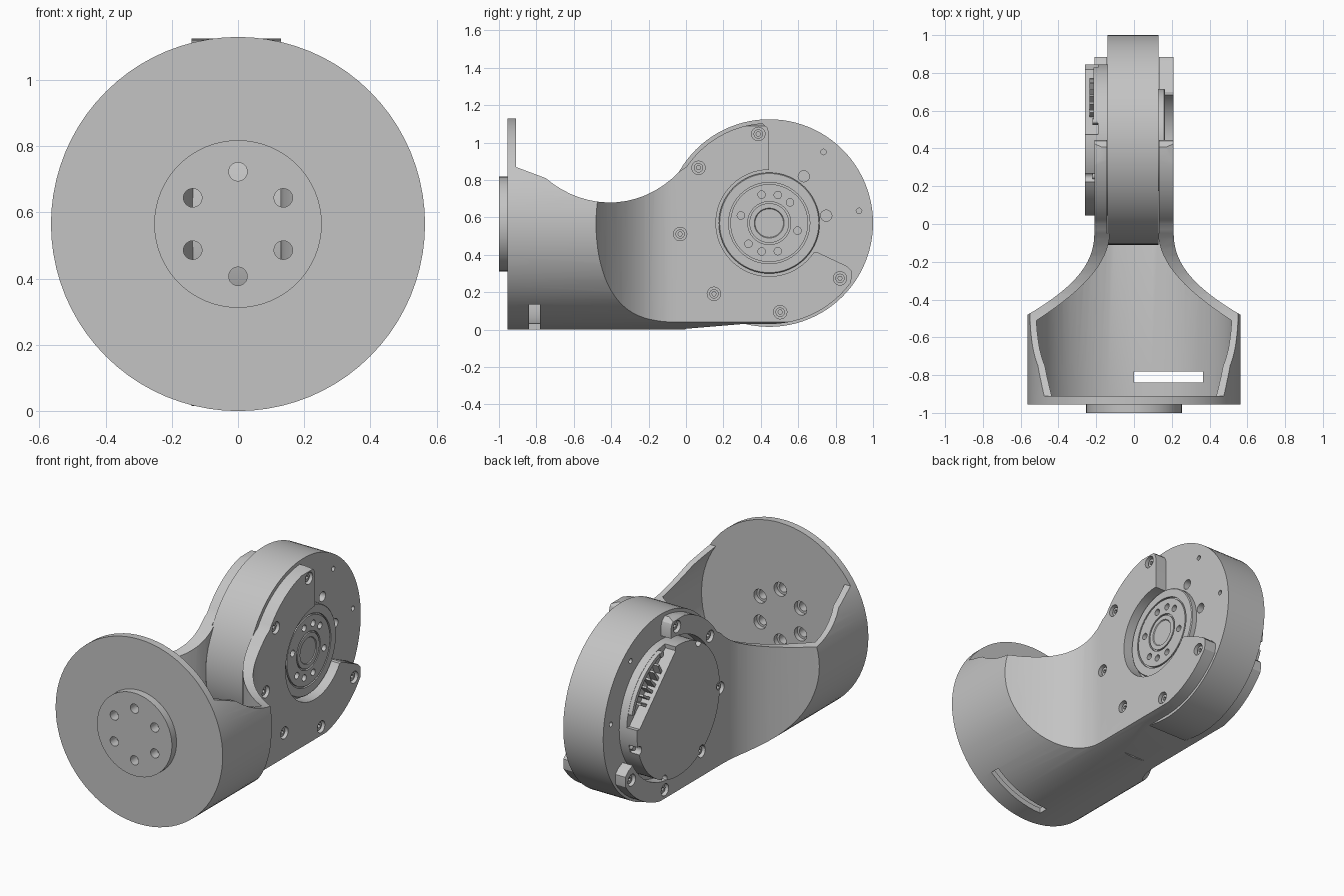
import bpy, bmesh
from math import sin, cos, radians, pi
from mathutils import Vector
from mathutils.geometry import interpolate_bezier

old = bpy.data.objects.get("Cube")
if old:
    bpy.data.objects.remove(old, do_unlink=True)

grey = bpy.data.materials.new("machined grey")
grey.use_nodes = True
GREY = (0.55, 0.55, 0.55, 1)
grey.diffuse_color = GREY
grey.node_tree.nodes["Principled BSDF"].inputs["Base Color"].default_value = GREY

JY, JZ = 0.445, 0.57      # joint axis, runs along x
TZ = 0.565                # axis of the round socket, runs along y
parts = []


def finish(name, bm):
    bmesh.ops.recalc_face_normals(bm, faces=bm.faces[:])
    me = bpy.data.meshes.new(name)
    bm.to_mesh(me)
    bm.free()
    me.materials.append(grey)
    ob = bpy.data.objects.new(name, me)
    bpy.context.collection.objects.link(ob)
    return ob


def prism(name, axis, pts, lo, hi):
    """Extrude a flat outline along an axis."""
    place = {"X": lambda a, b, h: (h, a, b),
             "Y": lambda a, b, h: (a, h, b),
             "Z": lambda a, b, h: (a, b, h)}[axis]
    bm = bmesh.new()
    face = bm.faces.new([bm.verts.new(place(a, b, lo)) for a, b in pts])
    out = bmesh.ops.extrude_face_region(bm, geom=[face])
    shift = Vector(place(0, 0, hi - lo))
    bmesh.ops.translate(bm, vec=shift,
                        verts=[v for v in out["geom"] if isinstance(v, bmesh.types.BMVert)])
    return finish(name, bm)


def arc(c, r, start, end, n):
    angles = [radians(start + (end - start) * i / n) for i in range(n + 1)]
    return [(c[0] + r * cos(a), c[1] + r * sin(a)) for a in angles]


def disc(name, axis, c, r, lo, hi, n=64):
    return prism(name, axis, arc(c, r, 0, 360, n)[:-1], lo, hi)


def curve(a, b, c, d, n=16):
    pts = interpolate_bezier(*[Vector((*p, 0)) for p in (a, b, c, d)], n)
    return [(p.x, p.y) for p in pts]


def combine(ob, tool, op="DIFFERENCE"):
    mod = ob.modifiers.new("cut", "BOOLEAN")
    mod.operation, mod.solver, mod.object = op, "EXACT", tool
    bpy.context.view_layer.objects.active = ob
    bpy.ops.object.modifier_apply(modifier=mod.name)
    bpy.data.objects.remove(tool, do_unlink=True)


def around(r, degrees):
    return (JY + r * cos(radians(degrees)), JZ + r * sin(radians(degrees)))


def mirrored(half):
    return half + [(-x, y) for x, y in reversed(half)]


# Socket and fork: round tube trimmed by a side outline and a plan outline
bracket = disc("fork_bracket", "Y", (0, TZ), 0.565, -0.91, 1.0, 80)
side = [(-1, -0.1), (-1, 0.9), (-0.91, 0.87)]
side += curve((-0.75, 0.81), (-0.55, 0.64), (-0.25, 0.62), (-0.03, 0.85))
side += arc((JY, JZ), 0.535, 146, 94, 14)
side += [(0.435, 1.08), (0.445, 1.05), (0.445, JZ), (0.66, 0.41), (0.7, 0.415),
         (0.86, 0.34), (0.885, 0.315), (0.885, 0.28)]
side += arc((JY, JZ), 0.54, -36, -92, 14)
side += [(0.3, 0.03), (0, 0.005), (-0.1, -0.1)]
combine(bracket, prism("side_cutter", "X", side, -0.7, 0.7), "INTERSECT")
plan = [(0.7, -1.1), (0.7, -0.5)]
plan += curve((0.58, -0.49), (0.3, -0.33), (0.21, -0.2), (0.21, -0.05))
plan += [(0.21, 1.1)]
combine(bracket, prism("plan_cutter", "Z", mirrored(plan), -0.2, 1.4), "INTERSECT")

# Hollow inside of the socket
cavity = disc("cavity_cutter", "Y", (0, TZ), 0.532, -1.05, 0.6, 72)
inner = [(0.6, -1.1), (0.6, -0.54)]
inner += curve((0.53, -0.52), (0.25, -0.34), (0.135, -0.2), (0.128, -0.05))
inner += [(0.128, 0.45)]
combine(cavity, prism("cavity_plan", "Z", mirrored(inner), -0.2, 1.4), "INTERSECT")
combine(bracket, cavity)
combine(bracket, disc("drum_clearance", "X", (JY, JZ), 0.56, -0.142, 0.132, 72))
combine(bracket, disc("hub_opening", "X", (JY, JZ), 0.285, 0.1, 0.3))
combine(bracket, disc("cover_opening", "X", (JY, JZ), 0.425, -0.3, -0.1))

# Cable slot in the socket floor
slot = [(0, -0.84), (0.365, -0.84), (0.365, -0.78), (0, -0.78)]
combine(bracket, prism("slot_cutter", "Z", slot, -0.1, 0.3))

# Counterbored fork bolts on both cheeks
for i in range(6):
    c = around(0.48, 97 + 45 * i)
    for s in (1, -1):
        combine(bracket, disc("bore", "X", c, 0.036, *sorted((s * 0.17, s * 0.25)), 20))
        bolt = disc("fork_bolt", "X", c, 0.025, *sorted((s * 0.165, s * 0.195)), 20)
        combine(bolt, disc("key", "X", c, 0.012, *sorted((s * 0.18, s * 0.25)), 6))
        parts.append(bolt)
parts.append(bracket)

# Front flange with raised boss and six counterbored holes
flange = disc("front_flange", "Y", (0, TZ), 0.565, -0.955, -0.91, 80)
boss = disc("front_boss", "Y", (0, TZ), 0.253, -1.0, -0.955)
for i in range(6):
    a = radians(30 + 60 * i)
    c = (0.158 * cos(a), TZ + 0.158 * sin(a))
    for ob in (flange, boss):
        combine(ob, disc("hole", "Y", c, 0.028, -1.1, -0.8, 24))
    combine(flange, disc("counterbore", "Y", c, 0.042, -0.94, -0.8, 24))
parts += [flange, boss]

# Joint drum with a fine chamfer and small face holes
drum = disc("joint_drum", "X", (JY, JZ), 0.555, -0.14, 0.13, 96)
for y, z, r in ((0.63, 0.82, 0.03), (0.75, 0.61, 0.03), (0.735, 0.95, 0.015), (0.925, 0.635, 0.015)):
    combine(drum, disc("hole", "X", (y, z), r, 0.08, 0.2, 16))
    combine(drum, disc("hole", "X", (y, z), r, -0.2, -0.1, 16))
parts.append(drum)

# Output hub: turned profile with grooves
top, low = 0.165, 0.152
profile = [(0.12, 0), (0.12, 0.27), (0.16, 0.27), (top, 0.265), (top, 0.217), (low, 0.217),
           (low, 0.208), (top, 0.208), (top, 0.115), (low, 0.115), (low, 0.106), (top, 0.106),
           (top, 0.08), (0.16, 0.076), (0.16, 0)]
bm = bmesh.new()
verts = [bm.verts.new((x, JY + r, JZ)) for x, r in profile]
edges = [bm.edges.new(pair) for pair in zip(verts, verts[1:])]
bmesh.ops.spin(bm, geom=verts + edges, cent=(0, JY, JZ), axis=(1, 0, 0),
               angle=2 * pi, steps=64)
bmesh.ops.remove_doubles(bm, verts=bm.verts[:], dist=0.0005)
hub = finish("output_hub", bm)
for a in (105, 73, 45, -15, -73, -105, -135, 165):
    combine(hub, disc("hole", "X", around(0.157, a), 0.02, 0.135, 0.2, 16))
parts.append(hub)

# Rear cover with a chord-shaped vent recess and screw notches
cover = disc("rear_cover", "X", (JY, JZ), 0.4, -0.26, -0.13, 80)
chord = [around(0.272, 45), around(0.4, 88), around(0.8, 45), around(0.4, 2)]
chord = [around(0.375, 86)] + [around(0.6, 86), around(0.6, 4)] + [around(0.375, 4)]
combine(cover, prism("vent_cutter", "X", chord, -0.3, -0.19))
for a in (75, 120, 180, 235, 290, 345):
    combine(cover, disc("notch", "X", around(0.395, a), 0.026, -0.3, -0.2, 16))
    parts.append(disc("cover_screw", "X", around(0.38, a), 0.018, -0.22, -0.19, 12))
parts.append(cover)

# Vent ribs and low rim inside the recess
for a in range(25, 70, 8):
    rib = [around(0.27, a - 2), around(0.36, a - 1), around(0.36, a + 1), around(0.27, a + 2)]
    parts.append(prism("vent_rib", "X", rib, -0.235, -0.18))
rim = arc((JY, JZ), 0.398, 15, 75, 20) + arc((JY, JZ), 0.375, 75, 15, 20)
parts.append(prism("vent_rim", "X", rim, -0.215, -0.18))

# Smooth shading with sharp edges kept
bpy.ops.object.select_all(action="DESELECT")
for ob in parts:
    ob.select_set(True)
bpy.context.view_layer.objects.active = bracket
bpy.ops.object.shade_smooth_by_angle(angle=radians(30))
